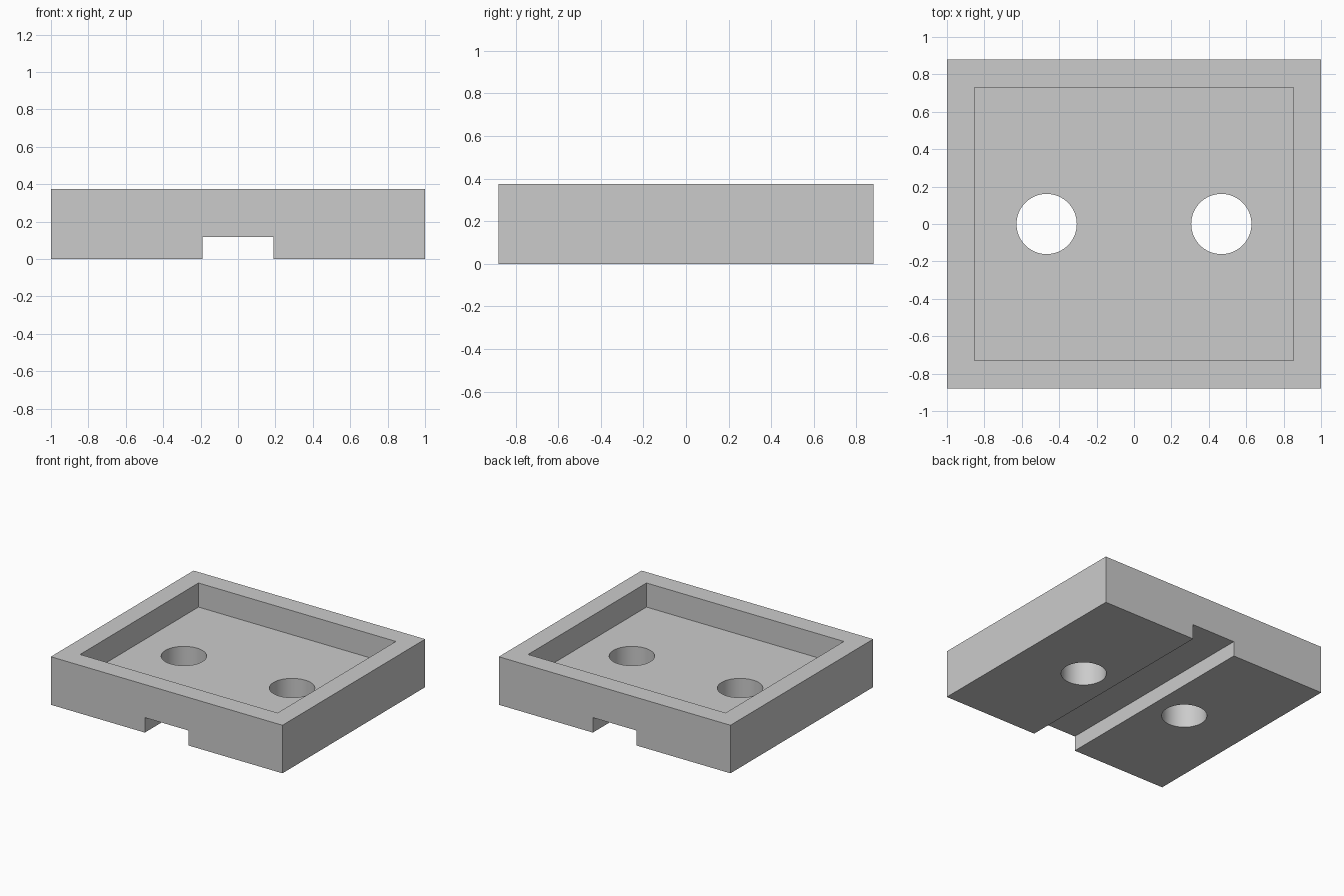
import bpy
import bmesh

cube = bpy.data.objects.get("Cube")
if cube:
    bpy.data.objects.remove(cube, do_unlink=True)

grey = bpy.data.materials.new("light_grey")
grey.use_nodes = True
GREY = (0.6, 0.6, 0.6, 1)
grey.diffuse_color = GREY
grey.node_tree.nodes["Principled BSDF"].inputs["Base Color"].default_value = GREY

WIDTH, DEPTH, HEIGHT = 2.0, 1.76, 0.375
FLOOR_Z = 0.187


def finish(name, bm):
    mesh = bpy.data.meshes.new(name)
    bm.to_mesh(mesh)
    bm.free()
    mesh.materials.append(grey)
    obj = bpy.data.objects.new(name, mesh)
    bpy.context.collection.objects.link(obj)
    return obj


def box(name, width, depth, bottom, top):
    bm = bmesh.new()
    bmesh.ops.create_cube(bm, size=1)
    bmesh.ops.scale(bm, vec=(width, depth, top - bottom), verts=bm.verts)
    bmesh.ops.translate(bm, vec=(0, 0, (bottom + top) / 2), verts=bm.verts)
    return finish(name, bm)


def cylinder(name, x, radius):
    bm = bmesh.new()
    bmesh.ops.create_cone(bm, cap_ends=True, segments=64,
                          radius1=radius, radius2=radius, depth=1)
    bmesh.ops.translate(bm, vec=(x, 0, 0), verts=bm.verts)
    return finish(name, bm)


# Rectangular tray body
tray = box("tray", WIDTH, DEPTH, 0, HEIGHT)

# Upper recess, underside channel and the pair of through holes
cutters = [
    box("recess_cutter", 1.705, 1.46, FLOOR_Z, 1),
    box("channel_cutter", 0.377, 3, -1, 0.117),
    cylinder("right_hole_cutter", -0.467, 0.161),
    cylinder("left_hole_cutter", 0.467, 0.161),
]
for cutter in cutters:
    cut = tray.modifiers.new(cutter.name, "BOOLEAN")
    cut.operation = "DIFFERENCE"
    cut.solver = "EXACT"
    cut.object = cutter
    bpy.context.view_layer.objects.active = tray
    bpy.ops.object.modifier_apply(modifier=cut.name)
    bpy.data.objects.remove(cutter, do_unlink=True)

# Smooth hole walls with crisp edges elsewhere
bpy.ops.object.select_all(action="DESELECT")
tray.select_set(True)
bpy.context.view_layer.objects.active = tray
bpy.ops.object.shade_smooth_by_angle()
